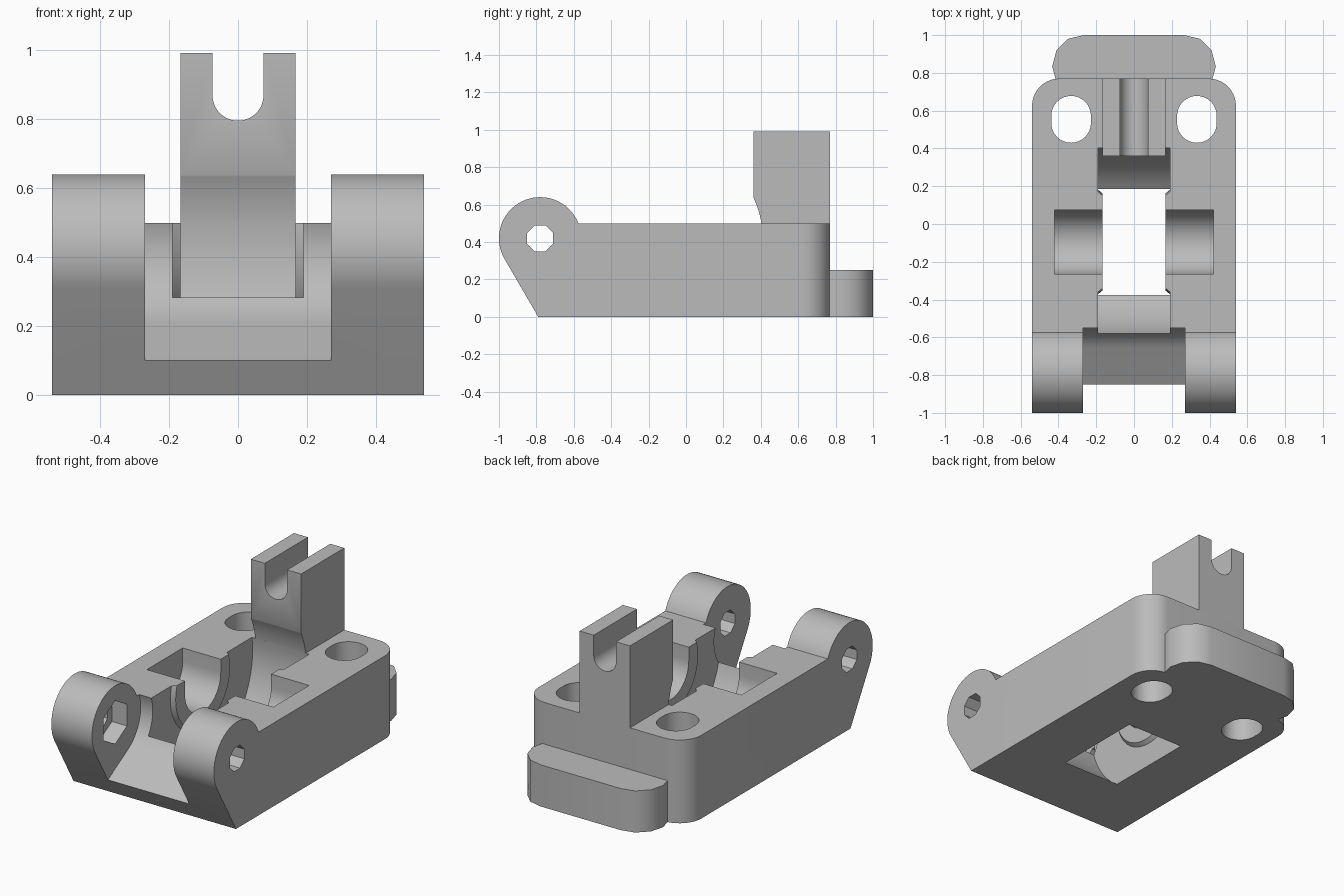
import bpy, bmesh
from math import cos, sin, radians

cube = bpy.data.objects.get("Cube")
if cube:
    bpy.data.objects.remove(cube, do_unlink=True)

grey = bpy.data.materials.new("plain grey")
grey.use_nodes = True
colour = (0.5, 0.5, 0.5, 1)
grey.diffuse_color = colour
grey.node_tree.nodes["Principled BSDF"].inputs["Base Color"].default_value = colour


def arc(centre, r, start, end, steps):
    angles = [radians(start + (end - start) * i / steps) for i in range(steps + 1)]
    return [(centre[0] + r * cos(a), centre[1] + r * sin(a)) for a in angles]


def circle(centre, r, sides, turn=0):
    return arc(centre, r, turn, turn + 360, sides)[:-1]


PLACE = {"x": lambda p, t: (t, p[0], p[1]),
         "y": lambda p, t: (p[0], t, p[1]),
         "z": lambda p, t: (p[0], p[1], t)}


def loft(name, axis, low, low_at, high, high_at):
    """Closed solid between two matching outlines placed along an axis."""
    bm = bmesh.new()
    a = [bm.verts.new(PLACE[axis](p, low_at)) for p in low]
    b = [bm.verts.new(PLACE[axis](p, high_at)) for p in high]
    bm.faces.new(a)
    bm.faces.new(b)
    n = len(a)
    for i in range(n):
        j = (i + 1) % n
        bm.faces.new((a[i], a[j], b[j], b[i]))
    bmesh.ops.recalc_face_normals(bm, faces=bm.faces)
    mesh = bpy.data.meshes.new(name)
    bm.to_mesh(mesh)
    bm.free()
    mesh.materials.append(grey)
    obj = bpy.data.objects.new(name, mesh)
    bpy.context.collection.objects.link(obj)
    return obj


def prism(name, axis, outline, start, end):
    return loft(name, axis, outline, start, outline, end)


def cut(target, cutter, keep=False):
    mod = target.modifiers.new("cut", "BOOLEAN")
    mod.operation = "DIFFERENCE"
    mod.solver = "EXACT"
    mod.object = cutter
    bpy.context.view_layer.update()
    bpy.context.view_layer.objects.active = target
    bpy.ops.object.modifier_apply(modifier=mod.name)
    if not keep:
        bpy.data.objects.remove(cutter, do_unlink=True)


HINGE = (-0.78, 0.42)
AXLE = (-0.095, 0.42)
HALF, BACK, TOP = 0.54, 0.77, 0.5

# Body with hinge lugs, drawn from the side
side = arc(HINGE, 0.22, 21.3, 210, 36) + [(-0.79, 0), (BACK, 0), (BACK, TOP)]
body = prism("hinged_body", "x", side, -HALF, HALF)
bm = bmesh.new()
bm.from_mesh(body.data)
corners = [e for e in bm.edges if all(v.co.y > BACK - 0.01 for v in e.verts)
           and abs(e.verts[0].co.x - e.verts[1].co.x) < 0.01]
bmesh.ops.bevel(bm, geom=corners, offset=0.145, segments=10, profile=0.5, affect="EDGES")
bm.to_mesh(body.data)
bm.free()

# Upright post, with a U-shaped notch from front to back
post = prism("upright_post", "x", [(0.36, TOP), (BACK, TOP), (BACK, 0.992), (0.36, 0.992)],
             -0.167, 0.167)
notch = arc((0, 0.87), 0.074, 180, 360, 20) + [(0.074, 1.2), (-0.074, 1.2)]
cut(post, prism("notch_cutter", "y", notch, 0.2, 0.9))

# Gap between the hinge lugs
gap = [(-1.1, -0.044)] + arc(HINGE, 0.242, -60, 40, 24) + [(-0.6, 1), (-1.1, 1)]
cut(body, prism("gap_cutter", "x", gap, -0.27, 0.27))

# Wheel cavity, leaving a tapered boss on each side wall
cavity = prism("cavity_cutter", "x", circle(AXLE, 0.505, 72), -0.19, 0.19)
for s in (-1, 1):
    cut(cavity, loft("boss_cutter", "x", circle(AXLE, 0.258, 48), s * 0.167,
                     circle(AXLE, 0.288, 48), s * 0.205))
cut(body, cavity, keep=True)
cut(post, cavity)

# Axle pocket with a round bottom
pocket = arc((AXLE[0], 0.42), 0.17, 180, 360, 28) + [(AXLE[0] + 0.17, 1), (AXLE[0] - 0.17, 1)]
cut(body, prism("pocket_cutter", "x", pocket, -0.42, 0.42))

# Hinge pin hole and the hexagonal nut recess
cut(body, prism("pin_cutter", "x", circle(HINGE, 0.075, 8, 22.5), -1, 1))
cut(body, prism("nut_cutter", "x", circle(HINGE, 0.13, 6, 30), -0.37, -0.2))

# Elongated screw holes
for s in (-1, 1):
    x = s * 0.333
    slot = arc((x, 0.573), 0.105, 0, 180, 16) + arc((x, 0.535), 0.105, 180, 360, 16)
    cut(body, prism("screw_cutter", "z", slot, -0.2, 0.8))

# Rear finger tab
right_half = [(0.415, 0.765)] + arc((0.265, 0.835), 0.168, 0, 90, 3)
right_half[-1] = (0.265, 1.0)
tab_outline = right_half + [(-x, y) for x, y in reversed(right_half)]
tab = prism("rear_tab", "z", tab_outline, 0, 0.25)

for obj, angle in ((body, 30), (post, 30), (tab, 35)):
    bpy.ops.object.select_all(action="DESELECT")
    obj.select_set(True)
    bpy.context.view_layer.objects.active = obj
    bpy.ops.object.shade_smooth_by_angle(angle=radians(angle))
